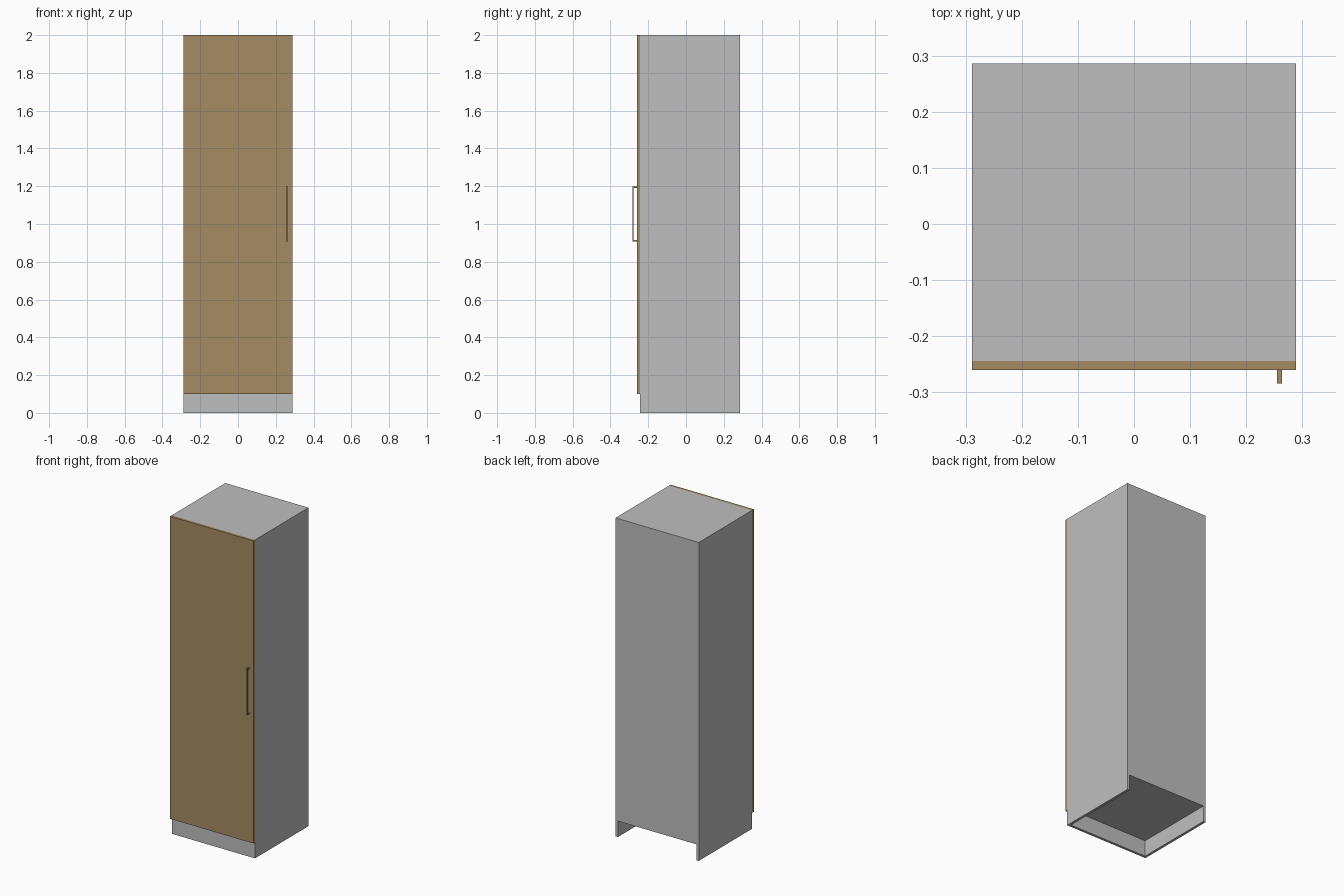
import bpy

if "Cube" in bpy.data.objects:
    bpy.data.objects.remove(bpy.data.objects["Cube"])

W, YF, YB, H = 0.289, -0.244, 0.286, 2.0   # half width, carcass front/back, height
T, KICK = 0.016, 0.10                      # board thickness, plinth height
DOOR_F = -0.260                            # door front face


def material(name, rgb):
    m = bpy.data.materials.new(name)
    m.diffuse_color = (*rgb, 1.0)
    m.use_nodes = True
    m.node_tree.nodes["Principled BSDF"].inputs["Base Color"].default_value = m.diffuse_color
    return m


grey = material("light_grey_board", (0.521, 0.521, 0.521))
wood = material("tan_wood", (0.376, 0.262, 0.122))


def box(name, lo, hi, mat):
    """Axis-aligned board between two corners."""
    bpy.ops.mesh.primitive_cube_add(size=1, location=[(a + b) / 2 for a, b in zip(lo, hi)])
    ob = bpy.context.object
    ob.name = name
    ob.scale = [b - a for a, b in zip(lo, hi)]
    bpy.ops.object.transform_apply(location=False, rotation=False, scale=True)
    ob.data.materials.append(mat)
    return ob


# Carcass: side boards reach the floor, the other boards sit between them
inner = W - T
box("left_side", (-W, YF, 0), (-inner, YB, H), grey)
box("right_side", (inner, YF, 0), (W, YB, H), grey)
box("top_board", (-inner, YF, H - T), (inner, YB, H), grey)
box("bottom_board", (-inner, YF, KICK), (inner, YB, KICK + T), grey)
box("back_board", (-inner, YB - T, KICK + T), (inner, YB, H - T), grey)
box("kick_board", (-inner, YF, 0), (inner, YF + T, KICK), grey)

# Door
box("door", (-W, DOOR_F, KICK), (W, YF, H), wood)

# Handle: upright bar on two short posts
HX0, HX1, HZ0, HZ1, HT = 0.255, 0.264, 0.908, 1.198, 0.007
HY = -0.284
box("handle_bar", (HX0, HY, HZ0), (HX1, HY + HT, HZ1), wood)
for name, z in (("handle_lower_post", HZ0), ("handle_upper_post", HZ1 - HT)):
    box(name, (HX0, HY + HT, z), (HX1, DOOR_F, z + HT), wood)
